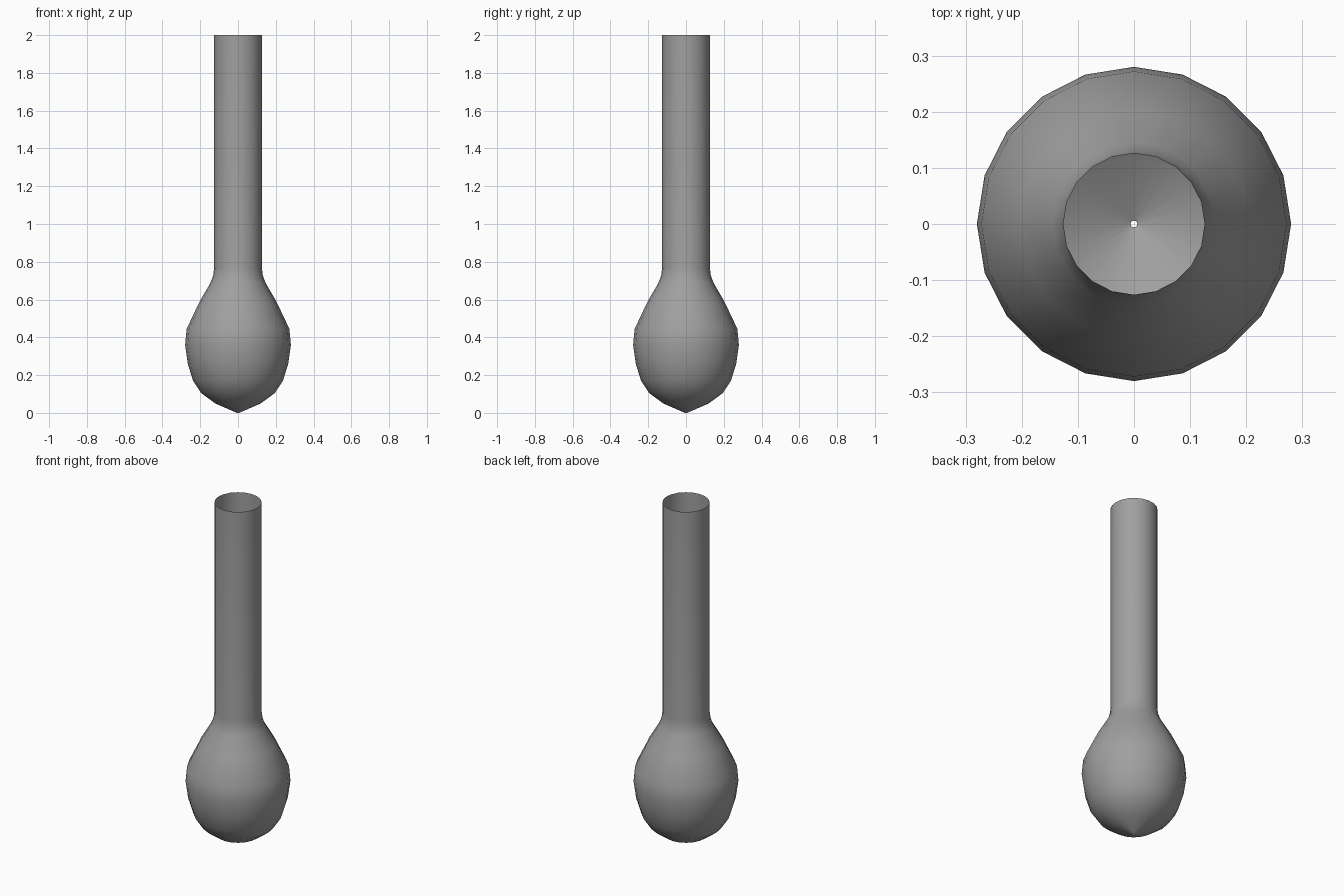
import bpy, bmesh, math

if "Cube" in bpy.data.objects:
    bpy.data.objects.remove(bpy.data.objects["Cube"], do_unlink=True)

SIDES = 20

# Single grey material
grey = bpy.data.materials.new("mid_grey")
grey.use_nodes = True
colour = (0.35, 0.35, 0.35, 1)
grey.diffuse_color = colour
grey.node_tree.nodes["Principled BSDF"].inputs["Base Color"].default_value = colour

# Radius and height, from the tiny drain hole up the bulb to the open neck
profile = [(0.006, 0), (0.12, 0.05), (0.195, 0.105), (0.238, 0.17),
           (0.266, 0.26), (0.28, 0.36), (0.272, 0.445), (0.203, 0.59),
           (0.145, 0.69), (0.131, 0.73), (0.126, 0.77), (0.126, 2)]

# Lathe the thin open shell
bm = bmesh.new()
rings = []
for radius, height in profile:
    ring = []
    for i in range(SIDES):
        angle = math.tau * i / SIDES
        ring.append(bm.verts.new((radius * math.cos(angle),
                                  radius * math.sin(angle), height)))
    rings.append(ring)
for low, high in zip(rings, rings[1:]):
    for i in range(SIDES):
        j = (i + 1) % SIDES
        bm.faces.new((low[i], low[j], high[j], high[i]))

mesh = bpy.data.meshes.new("bulb_tube")
bm.to_mesh(mesh)
bm.free()
mesh.materials.append(grey)
bulb_tube = bpy.data.objects.new("bulb_tube", mesh)
bpy.context.collection.objects.link(bulb_tube)

# Smooth the whole shell
bpy.ops.object.select_all(action='DESELECT')
bulb_tube.select_set(True)
bpy.context.view_layer.objects.active = bulb_tube
bpy.ops.object.shade_smooth()
